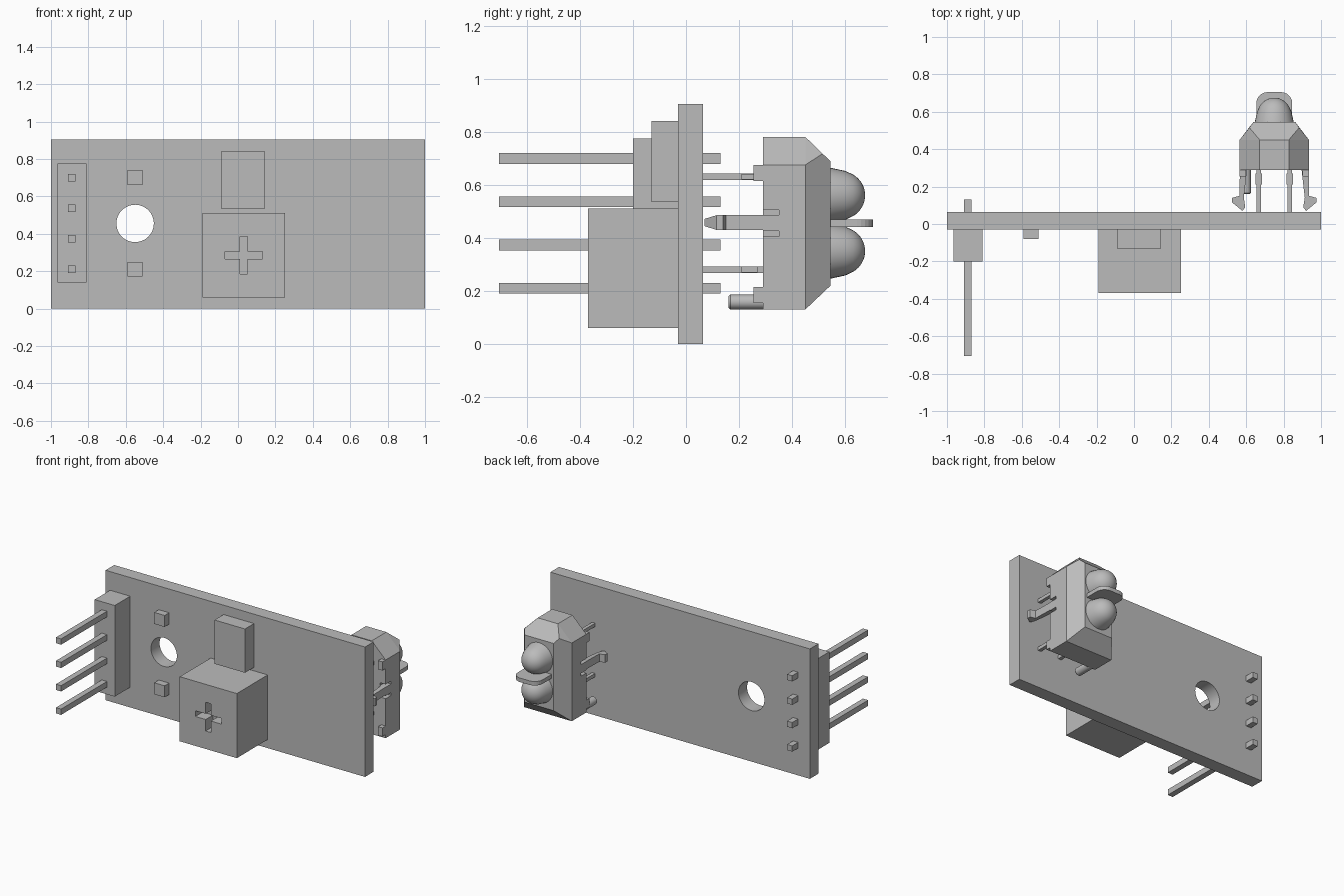
import bpy, bmesh, math
from mathutils import Matrix, Vector

if "Cube" in bpy.data.objects:
    bpy.data.objects.remove(bpy.data.objects["Cube"], do_unlink=True)

grey = bpy.data.materials.new("plain grey")
grey.use_nodes = True
grey.diffuse_color = (0.5, 0.5, 0.5, 1)
grey.node_tree.nodes["Principled BSDF"].inputs["Base Color"].default_value = (0.5, 0.5, 0.5, 1)


def finish(name, bm, smooth=False):
    bmesh.ops.recalc_face_normals(bm, faces=bm.faces)
    mesh = bpy.data.meshes.new(name)
    bm.to_mesh(mesh)
    bm.free()
    mesh.materials.append(grey)
    ob = bpy.data.objects.new(name, mesh)
    bpy.context.collection.objects.link(ob)
    if smooth:
        activate(ob)
        bpy.ops.object.shade_smooth_by_angle(angle=math.radians(35))
    return ob


def activate(ob):
    bpy.ops.object.select_all(action='DESELECT')
    ob.select_set(True)
    bpy.context.view_layer.objects.active = ob


def box(name, x, y, z):
    bm = bmesh.new()
    bmesh.ops.create_cube(bm, size=1)
    for v in bm.verts:
        v.co = [(a + b) / 2 + c * (b - a) for (a, b), c in zip((x, y, z), v.co)]
    return finish(name, bm)


def centred_box(name, cx, cz, w, h, y):
    return box(name, (cx - w / 2, cx + w / 2), y, (cz - h / 2, cz + h / 2))


def lathe(name, cx, cz, profile, steps=32):
    """Revolve (radius, y) points around an axis along y."""
    bm = bmesh.new()
    verts = [bm.verts.new((r, y, 0)) for r, y in profile]
    edges = [bm.edges.new(p) for p in zip(verts, verts[1:])]
    bmesh.ops.spin(bm, geom=verts + edges, axis=(0, 1, 0), cent=(0, 0, 0),
                   angle=math.tau, steps=steps)
    bmesh.ops.remove_doubles(bm, verts=bm.verts, dist=0.0005)
    bmesh.ops.translate(bm, verts=bm.verts, vec=(cx, 0, cz))
    return finish(name, bm, True)


def prism(name, outline, z0, z1):
    """Extrude an outline in the xy plane upwards."""
    bm = bmesh.new()
    face = bm.faces.new([bm.verts.new((x, y, z0)) for x, y in outline])
    top = bmesh.ops.extrude_face_region(bm, geom=[face])
    bmesh.ops.translate(bm, vec=(0, 0, z1 - z0),
                        verts=[v for v in top["geom"] if isinstance(v, bmesh.types.BMVert)])
    return finish(name, bm)


def cut(ob, cutter):
    mod = ob.modifiers.new("cut", 'BOOLEAN')
    mod.operation, mod.object, mod.solver = 'DIFFERENCE', cutter, 'EXACT'
    cutter.hide_render = True
    activate(ob)
    bpy.ops.object.modifier_apply(modifier=mod.name)
    bpy.data.objects.remove(cutter, do_unlink=True)


# Circuit board with a mounting hole
FRONT, BACK = -0.03, 0.065
board = box("circuit_board", (-1, 1), (FRONT, BACK), (0, 0.905))
cut(board, lathe("hole_cutter", -0.55, 0.455, [(0, -0.2), (0.1, -0.2), (0.1, 0.2), (0, 0.2)], 48))
activate(board)
bpy.ops.object.shade_smooth_by_angle(angle=math.radians(35))

# Pin header
box("header_base", (-0.965, -0.81), (-0.2, FRONT), (0.14, 0.775))
for i in range(4):
    centred_box(f"header_pin_{i + 1}", -0.89, 0.21 + i * 0.163, 0.04, 0.04, (-0.705, 0.13))

# Surface parts on the front
for name, z in (("lower", 0.21), ("upper", 0.70)):
    centred_box(f"{name}_indicator", -0.55, z, 0.08, 0.08, (-0.08, FRONT))
box("chip", (-0.09, 0.145), (-0.13, FRONT), (0.535, 0.84))

# Adjuster block with a cross-shaped slot
dial = box("adjuster", (-0.19, 0.25), (-0.37, FRONT), (0.06, 0.51))
cut(dial, centred_box("slot_cutter", 0.03, 0.285, 0.2, 0.04, (-0.5, -0.29)))
cut(dial, centred_box("slot_cutter", 0.03, 0.285, 0.04, 0.2, (-0.5, -0.29)))

# Sensor housing: bevelled block with two clipped upper corners
MID = 0.75
points = []
for s in (-1, 1):
    for y in (0.29, 0.45):
        points += [(s * 0.185, y, 0.13), (s * 0.185, y, 0.675), (s * 0.078, y, 0.78)]
    points += [(s * 0.133, 0.515, 0.717), (s * 0.112, 0.545, 0.22), (s * 0.112, 0.545, 0.688)]
bm = bmesh.new()
for p in points:
    bm.verts.new(Vector(p) + Vector((MID, 0, 0)))
bmesh.ops.convex_hull(bm, input=bm.verts)
bmesh.ops.dissolve_limit(bm, angle_limit=math.radians(3), verts=bm.verts, edges=bm.edges)
housing = finish("sensor_housing", bm)
for s in (-1, 1):
    for z in (0.415, 0.495):
        cut(housing, centred_box("relief_cutter", MID + s * 0.18, z, 0.08, 0.02, (0.2, 0.35)))

# Clips, feet and leads between housing and board
clip = [(0.145, 0.3), (0.183, 0.3), (0.187, 0.15), (0.225, 0.14), (0.225, 0.115),
        (0.17, 0.07), (0.155, 0.09), (0.163, 0.14)]
for side, s in (("right", -1), ("left", 1)):
    hook = prism(f"{side}_clip", [(MID + s * x, y) for x, y in clip], 0.43, 0.485)
    for v in hook.data.vertices:
        if v.co.y < 0.1:
            v.co.z = 0.4575 + (v.co.z - 0.4575) * 0.5
    for level, z, tab in (("lower", 0.28, 0.185), ("upper", 0.63, 0.645)):
        centred_box(f"{side}_{level}_foot", MID + s * 0.168, tab, 0.034, 0.06, (0.255, 0.295))
        x = MID + s * 0.083
        centred_box(f"{side}_{level}_lead", x, z, 0.024, 0.024, (BACK, 0.3))
        centred_box(f"{side}_{level}_lead_collar", x, z, 0.036, 0.022, (0.21, 0.27))

# Locating peg
lathe("locating_peg", 0.597, 0.158, [(0, 0.16), (0.022, 0.16), (0.028, 0.167), (0.028, 0.3), (0, 0.3)], 24)

# Two lens domes, each a short cone capped by a hemisphere
R, CY = 0.09, 0.585
arc = [(R * math.cos(a * math.pi / 24), CY + R * math.sin(a * math.pi / 24)) for a in range(1, 13)]
for name, z in (("lower_lens", 0.35), ("upper_lens", 0.56)):
    lathe(name, MID, z, [(0, 0.54), (0.105, 0.54), (0.092, 0.6)] + arc[2:])

# Rounded divider between the lenses
outline = [(MID - 0.096, 0.54), (MID + 0.096, 0.54)]
for cx, start in ((0.036, 0), (-0.036, 6)):
    for i in range(7):
        a = (start + i) * math.pi / 12
        outline.append((MID + cx + 0.06 * math.cos(a), 0.645 + 0.06 * math.sin(a)))
prism("lens_divider", outline, 0.441, 0.469)
